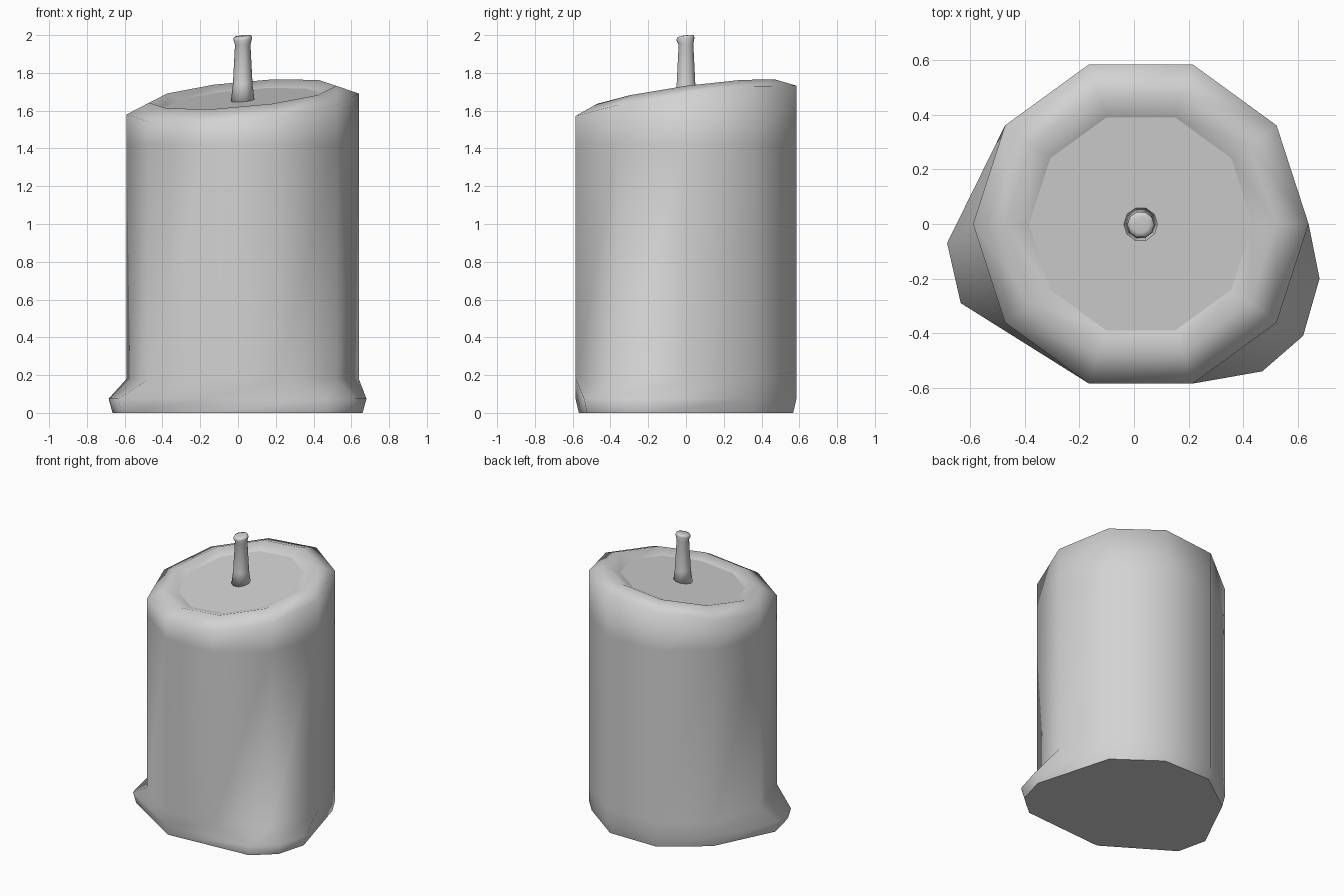
import bpy, bmesh
from math import cos, sin, radians
from mathutils import Vector

SIDES = 10
CENTRE_X = 0.025

cube = bpy.data.objects.get("Cube")
if cube:
    bpy.data.objects.remove(cube, do_unlink=True)

wax = bpy.data.materials.new("pale grey")
wax.use_nodes = True
wax.diffuse_color = (0.65, 0.65, 0.65, 1)
wax.node_tree.nodes["Principled BSDF"].inputs["Base Color"].default_value = wax.diffuse_color


def ring(radius, height, slant=0.0, cy=0.0):
    """Ten points around the axis; slant tilts the ring like the melted top."""
    points = []
    for k in range(SIDES):
        a = radians(36 * k)
        dx, dy = radius * cos(a), radius * sin(a)
        tilt = slant * (0.09 * dx + 0.137 * dy)
        points.append(Vector((CENTRE_X + dx, cy + dy, height + tilt)))
    return points


def loft(name, rings, smooth_caps):
    """Skin a stack of rings from bottom to top and cap both ends."""
    bm = bmesh.new()
    rows = [[bm.verts.new(p) for p in r] for r in rings]
    for low, high in zip(rows, rows[1:]):
        for k in range(SIDES):
            n = (k + 1) % SIDES
            bm.faces.new((low[k], low[n], high[n], high[k])).smooth = True
    for cap in (rows[0][::-1], rows[-1]):
        bm.faces.new(cap).smooth = smooth_caps
    bm.normal_update()
    mesh = bpy.data.meshes.new(name)
    bm.to_mesh(mesh)
    bm.free()
    mesh.materials.append(wax)
    obj = bpy.data.objects.new(name, mesh)
    bpy.context.collection.objects.link(obj)
    return obj


# Foot of the candle, where melted wax spreads to either side
spread = ring(0.615, 0.075)
runs = {0: (0.68, -0.2), 5: (-0.685, -0.07), 6: (-0.635, -0.29),
        8: (0.47, -0.54), 9: (0.62, -0.41)}
for k, (x, y) in runs.items():
    spread[k].x, spread[k].y = x, y
base = [Vector((p.x * 0.97, p.y * 0.97, 0)) for p in spread]

# Candle body with slanted shoulder, rounded rim and sunken pool
loft("candle_body", [
    base,
    spread,
    ring(0.615, 0.18),
    ring(0.615, 1.42),
    ring(0.615, 1.635, 1),
    ring(0.495, 1.687, 1),
    ring(0.41, 1.655, 1),
], smooth_caps=False)

# Wick, flared at the foot and at the tip
wick = [ring(0.064, 1.64), ring(0.052, 1.74), ring(0.041, 1.95),
        ring(0.05, 1.98, 1, -0.003), ring(0.046, 1.993, 1, -0.003)]
tip = ring(0.03, 1.996, 1, -0.003)
loft("wick", wick + [tip], smooth_caps=True)
